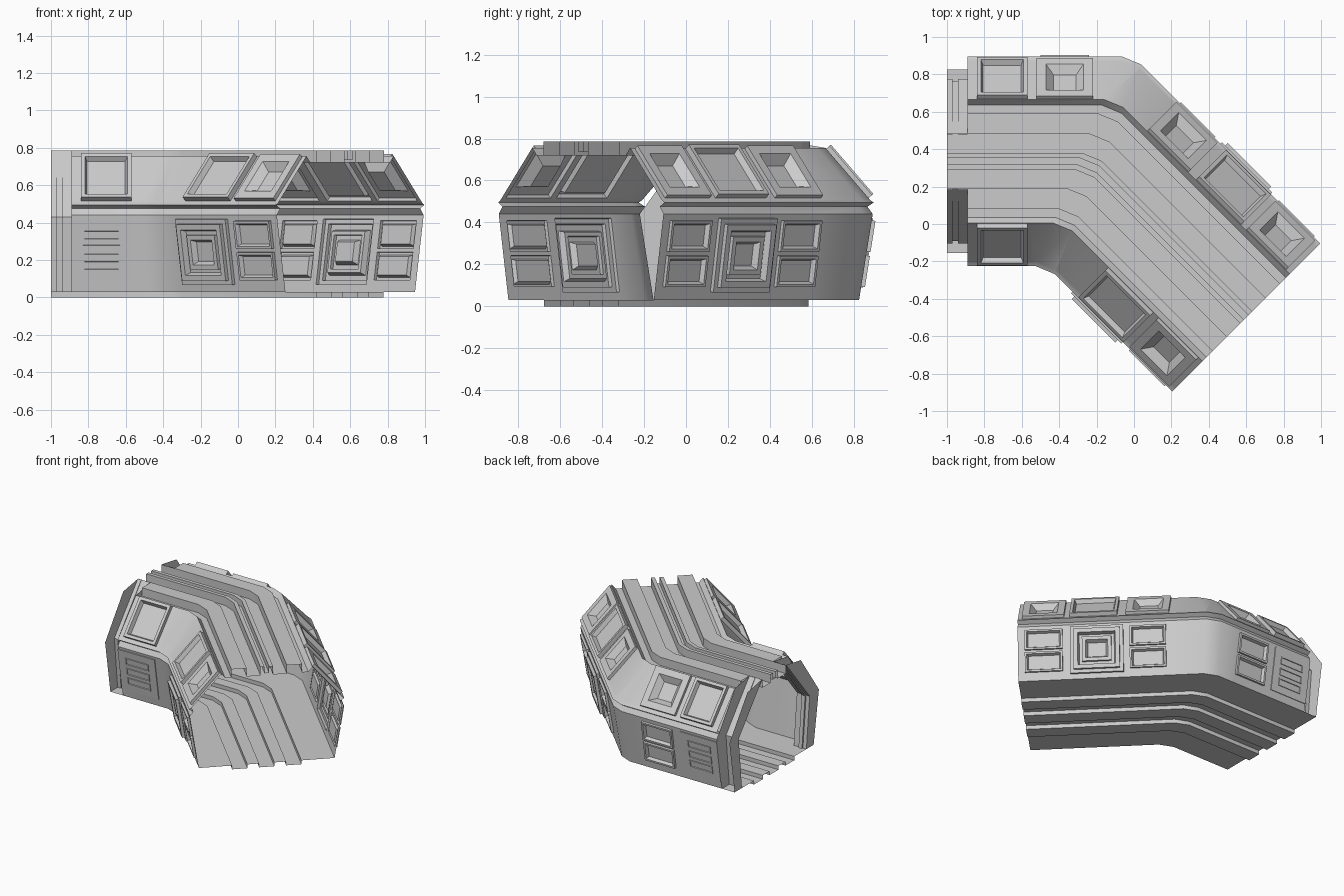
import bpy, bmesh, math
from mathutils import Vector

if "Cube" in bpy.data.objects:
    bpy.data.objects.remove(bpy.data.objects["Cube"])

R = math.sqrt(0.5)
C = Vector((-0.235, 0.335))          # corner of the centre line
END = Vector((0.6, -0.5))            # centre of the diagonal leg's open end
D2, N2 = Vector((R, -R)), Vector((R, R))
MITRE = Vector((0.4142, 1.0))


def make(name, bm, smooth=False):
    bmesh.ops.remove_doubles(bm, verts=bm.verts, dist=1e-5)
    bmesh.ops.recalc_face_normals(bm, faces=bm.faces)
    me = bpy.data.meshes.new(name)
    bm.to_mesh(me)
    bm.free()
    ob = bpy.data.objects.new(name, me)
    bpy.context.collection.objects.link(ob)
    if smooth:
        bpy.context.view_layer.objects.active = ob
        ob.select_set(True)
        bpy.ops.object.shade_smooth_by_angle(angle=math.radians(30))
        ob.select_set(False)
    return ob


def loft(bm, rings, closed=True):
    vs = [[bm.verts.new(p) for p in r] for r in rings]
    n = len(vs[0])
    for a, b in zip(vs, vs[1:]):
        for i in range(n if closed else n - 1):
            j = (i + 1) % n
            bm.faces.new((a[i], a[j], b[j], b[i]))
    return vs


# Body sections follow the straight leg, the softened corner and the diagonal leg
def stations(u):
    a = 0.06
    return [Vector((-0.89, C.y + u)), C + MITRE * u - Vector((a, 0)),
            C + MITRE * u + D2 * a, END + N2 * u]


def mirrored(half):
    return half + [(-u, z) for u, z in reversed(half)]


wall = [(0.49, 0.03), (0.555, 0.44), (0.53, 0.475), (0.56, 0.495), (0.545, 0.505)]
roof = [(0.33, 0.755), (0.30, 0.72), (0.255, 0.72), (0.255, 0.785), (0.145, 0.785),
        (0.145, 0.72), (0.045, 0.72), (0.045, 0.785), (0.017, 0.785), (0.017, 0.735)]
floor = [(0.055, 0.0), (0.055, 0.03), (0.14, 0.03), (0.14, 0.0), (0.25, 0.0), (0.25, 0.03)]
shell = bmesh.new()
loft(shell, [[(*stations(u)[k], z) for u, z in mirrored(floor + wall + roof)] for k in range(4)])

# Floor and middle of the roof run on through the collar
for name, strip in (("collar_floor", mirrored((floor + wall[:1])[::-1])),
                    ("collar_roof", mirrored(roof[4:]))):
    bm = bmesh.new()
    loft(bm, [[(x, C.y + u, z) for u, z in strip] for x in (-1, -0.89)], False)
    make(name, bm)

# Narrow collar sides with a sunk rib, a flat flange at the end and a shoulder to the body
side_in = [(0.40, 0.03), (0.44, 0.43), (0.15, 0.785)]
side_out = [(0.49, 0.03), (0.555, 0.44), (0.33, 0.755)]
for s in (1, -1):
    bm = bmesh.new()
    loft(bm, [[(x, C.y + s * u * k, z) for u, z in side_in] for x, k in
              ((-1, 1), (-0.97, 1), (-0.97, 0.97), (-0.94, 0.97), (-0.94, 1), (-0.89, 1))], False)
    make("end_collar", bm)
    for name, x in (("end_flange", -1), ("collar_shoulder", -0.89)):
        bm = bmesh.new()
        loft(bm, [[(x, C.y + s * u, z) for u, z in pts] for pts in (side_in, side_out)], False)
        make(name, bm)

# Panels are nested rectangles given as (inset, height) rings
FRAME = [(0, 0), (0, 0.03), (0.022, 0.03), (0.034, 0.0)]
PORT = [(0, 0), (0, 0.022), (0.05, 0.022), (0.09, -0.02)]
DOOR = [(0, 0), (0, 0.02), (0.025, 0.02), (0.025, 0.042), (0.055, 0.042), (0.065, 0.01),
        (0.085, 0.01), (0.085, 0.03), (0.11, 0.03), (0.125, 0.0)]
WINDOW = [(0, 0), (0, 0.018), (0.014, 0.018), (0.024, -0.005)]
PLATE = [(0, 0), (0, 0.006)]
SLOT = [(0, 0.006), (0, 0.012), (0.008, 0.012), (0.01, 0.007)]


def cut_opening(corners):
    """Remove the shell face behind a panel so its recess shows from both sides."""
    cs = [Vector(c) for c in corners]
    mid = sum(cs, Vector()) / 4
    n = (cs[1] - cs[0]).cross(cs[3] - cs[0]).normalized()

    def coplanar():
        return [f for f in shell.faces if abs(f.normal.dot(n)) > 0.999
                and all(abs((v.co - mid).dot(n)) < 1e-3 for v in f.verts)]

    shell.normal_update()
    for a, b in zip(cs, cs[1:] + cs[:1]):
        fs = coplanar()
        geom = fs + list({e for f in fs for e in f.edges}) + list({v for f in fs for v in f.verts})
        bmesh.ops.bisect_plane(shell, geom=geom, plane_co=a, plane_no=n.cross(b - a), dist=1e-5)
        shell.normal_update()
    inside = [f for f in coplanar() if all(
        (f.calc_center_median() - a).dot(n.cross(b - a)) > 0 for a, b in zip(cs, cs[1:] + cs[:1]))]
    bmesh.ops.delete(shell, geom=inside, context='FACES')


def panel(name, leg, side, face, s0, s1, t0, t1, rings):
    lo, hi = (wall[0], wall[1]) if face == "wall" else (wall[4], roof[0])
    lo, hi = Vector(lo), Vector(hi)
    up = (hi - lo).normalized()
    out = Vector((up.y, -up.x))

    def place(s, t, n):
        q = lo + up * t + out * n
        u = q.x * side
        p = Vector((s, C.y + u)) if leg == 1 else END - D2 * s + N2 * u
        return (p.x, p.y, q.y)

    def ring(i, h):
        return [place(s, t, h) for s, t in ((s0 + i, t0 + i), (s1 - i, t0 + i),
                                            (s1 - i, t1 - i), (s0 + i, t1 - i))]

    bm = bmesh.new()
    vs = loft(bm, [ring(i, h) for i, h in rings])
    bm.faces.new(vs[-1])
    make(name, bm)
    if rings not in (PLATE, SLOT):
        cut_opening(ring(0, 0))


def window_pair(leg, side, s0, s1):
    for t in (0.065, 0.235):
        panel("wall_window", leg, side, "wall", s0, s1, t, t + 0.15, WINDOW)


# Sides: 1 is the outside of the bend, -1 the inside
for side in (1, -1):
    panel("slot_plate", 1, side, "wall", -0.89, -0.57, 0.06, 0.395, PLATE)
    for t in (0.115, 0.195, 0.28):
        panel("wall_slot", 1, side, "wall", -0.83, -0.63, t, t + 0.058, SLOT)
    panel("roof_frame", 1, side, "roof", -0.84, -0.57, 0.015, 0.325, FRAME)
    panel("wall_hatch", 2, side, "wall", 0.375, 0.755, 0.04, 0.395, DOOR)
    window_pair(2, side, 0.05, 0.32)
    panel("roof_frame", 2, side, "roof", 0.37, 0.71, 0.015, 0.325, FRAME)
    panel("roof_port", 2, side, "roof", 0.03, 0.33, 0.015, 0.325, PORT)

# Extra panels on the longer outside wall
window_pair(2, 1, 0.80, 1.06)
window_pair(1, 1, -0.50, -0.24)
panel("roof_port", 2, 1, "roof", 0.77, 1.08, 0.015, 0.325, PORT)
panel("roof_port", 1, 1, "roof", -0.52, -0.22, 0.015, 0.325, PORT)

make("corridor_shell", shell, True)
